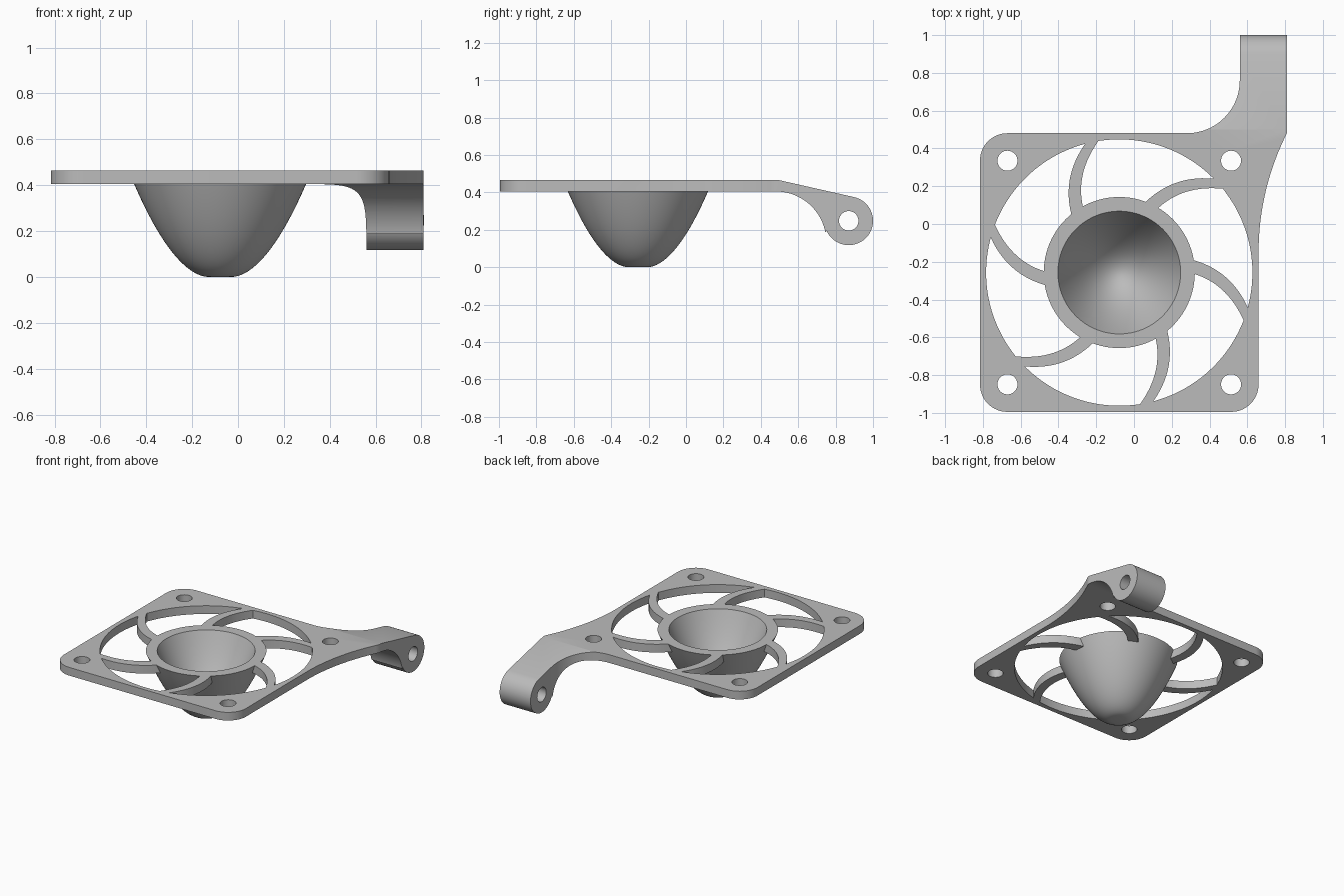
import bpy
import bmesh
from math import cos, sin, radians, degrees, atan2, pi
from mathutils import Vector

cube = bpy.data.objects.get("Cube")
if cube:
    bpy.data.objects.remove(cube, do_unlink=True)

CX, CY = -0.078, -0.257          # fan centre
HALF = 0.7375                    # half width of the square frame
BOTTOM, TOP = 0.405, 0.465       # plate heights
OPENING, HUB = 0.705, 0.37       # window outer and inner radius

grey = bpy.data.materials.new("plain grey")
grey.use_nodes = True
grey.diffuse_color = (0.5, 0.5, 0.5, 1)
grey.node_tree.nodes["Principled BSDF"].inputs["Base Color"].default_value = grey.diffuse_color


def arc(cx, cy, r, start, end, n=16):
    angles = [radians(start + (end - start) * i / n) for i in range(n + 1)]
    return [(cx + r * cos(a), cy + r * sin(a)) for a in angles]


def circle(cx, cy, r, n=40):
    return arc(cx, cy, r, 0, 360, n)[:-1]


def bow(a, mid, b, n=14):
    """Smooth curve from a to b passing through mid."""
    a, mid, b = Vector(a), Vector(mid), Vector(b)
    c = 2 * mid - (a + b) / 2
    return [a * (1 - t) ** 2 + c * 2 * t * (1 - t) + b * t * t
            for t in (i / n for i in range(n + 1))]


def make(name, bm):
    bmesh.ops.recalc_face_normals(bm, faces=bm.faces)
    mesh = bpy.data.meshes.new(name)
    bm.to_mesh(mesh)
    bm.free()
    mesh.materials.append(grey)
    ob = bpy.data.objects.new(name, mesh)
    bpy.context.collection.objects.link(ob)
    return ob


def select(ob):
    bpy.ops.object.select_all(action='DESELECT')
    ob.select_set(True)
    bpy.context.view_layer.objects.active = ob


def prism(name, loops, place, depth):
    """Fill an outline with holes and extrude it."""
    bm = bmesh.new()
    for loop in loops:
        vs = []
        for p in loop:
            co = Vector(place(*p))
            if not vs or (co - vs[-1].co).length > 1e-4:
                vs.append(bm.verts.new(co))
        if (vs[0].co - vs[-1].co).length < 1e-4:
            bm.verts.remove(vs.pop())
        for i, v in enumerate(vs):
            bm.edges.new((vs[i - 1], v))
    bmesh.ops.triangle_fill(bm, edges=bm.edges[:], use_beauty=True)
    out = bmesh.ops.extrude_face_region(bm, geom=bm.faces[:], use_keep_orig=True)
    moved = [g for g in out["geom"] if isinstance(g, bmesh.types.BMVert)]
    bmesh.ops.translate(bm, verts=moved, vec=depth)
    return make(name, bm)


# Plan outline: rounded square with the arm growing from the back left corner
R = 0.145
x0, x1 = CX - HALF, CX + HALF
y0, y1 = CY - HALF, CY + HALF
outline = arc(x0 + R, y0 + R, R, 180, 270)
outline += arc(x1 - R, y0 + R, R, 270, 360)
outline += arc(x1 + 1.4, -0.15, 1.4, 180, 153.3, 24)
outline += [(0.81, 1.05), (0.56, 1.05)]
outline += arc(0.28, y1 + 0.28, 0.28, 0, -90, 24)
outline += arc(x0 + R, y1 - R, R, 90, 180)

# Screw holes
S = 0.592
loops = [outline, circle(CX, CY, 0.35, 96)]
loops += [circle(CX + sx * S, CY + sy * S, 0.053) for sx in (-1, 1) for sy in (-1, 1)]

# Six windows leave curved spokes between them
right_edge = bow((-0.185, 0.320), (-0.195, 0.510), (-0.110, 0.697))
left_edge = bow((-0.245, 0.277), (-0.263, 0.487), (-0.180, 0.682))


def turned(points, angle):
    c, s = cos(angle), sin(angle)
    return [(c * p[0] - s * p[1], s * p[0] + c * p[1]) for p in points]


def bearing(p):
    return degrees(atan2(p[1], p[0]))


next_edge = turned(left_edge, -pi / 3)[::-1]
window = list(right_edge)
window += arc(0, 0, OPENING, bearing(right_edge[-1]), bearing(next_edge[0]), 24)[1:-1]
window += next_edge
window += arc(0, 0, HUB, bearing(next_edge[-1]), bearing(right_edge[0]), 16)[1:-1]
for k in range(6):
    loops.append([(CX + x, CY + y) for x, y in turned(window, k * pi / 3)])

frame = prism("frame_with_hinge_arm", loops, lambda x, y: (x, y, -0.1), (0, 0, 0.7))

# Side profile: flat plate, sloping arm and round hinge eye
side = [(-1.1, BOTTOM)]
side += arc(0.48, 0.135, 0.27, 90, 11, 24)
side += arc(0.87, 0.248, 0.13, 205, 437.3, 40)
side += [(0.5, TOP), (-1.1, TOP)]
profile = prism("side_profile", [side, circle(0.87, 0.248, 0.052)],
                lambda y, z: (-1, y, z), (2, 0, 0))
profile.hide_render = True

mod = frame.modifiers.new("shape", 'BOOLEAN')
mod.operation = 'INTERSECT'
mod.solver = 'EXACT'
mod.object = profile
select(frame)
bpy.ops.object.modifier_apply(modifier=mod.name)
bpy.data.objects.remove(profile, do_unlink=True)

# Cup: lathed outer bowl, rim and inner bowl
N = 20
outer_top, inner_top = 0.400, 0.325
outer = [(0, 0)]
for i in range(N + 1):
    r = 0.05 + (outer_top - 0.05) * i / N
    outer.append((r, TOP * (i / N) ** 1.85))
inner = [(inner_top * i / N, 0.06 + (TOP - 0.06) * (i / N) ** 1.9) for i in range(N, -1, -1)]
bm = bmesh.new()
vs = [bm.verts.new((CX + r, CY, z)) for r, z in outer + inner]
es = [bm.edges.new(pair) for pair in zip(vs, vs[1:])]
bmesh.ops.spin(bm, geom=vs + es, cent=(CX, CY, 0), axis=(0, 0, 1),
               angle=2 * pi, steps=96, use_duplicate=False)
bmesh.ops.remove_doubles(bm, verts=bm.verts[:], dist=1e-4)
cup = make("hub_cup", bm)

for ob in (frame, cup):
    select(ob)
    bpy.ops.object.shade_smooth_by_angle(angle=radians(30))
